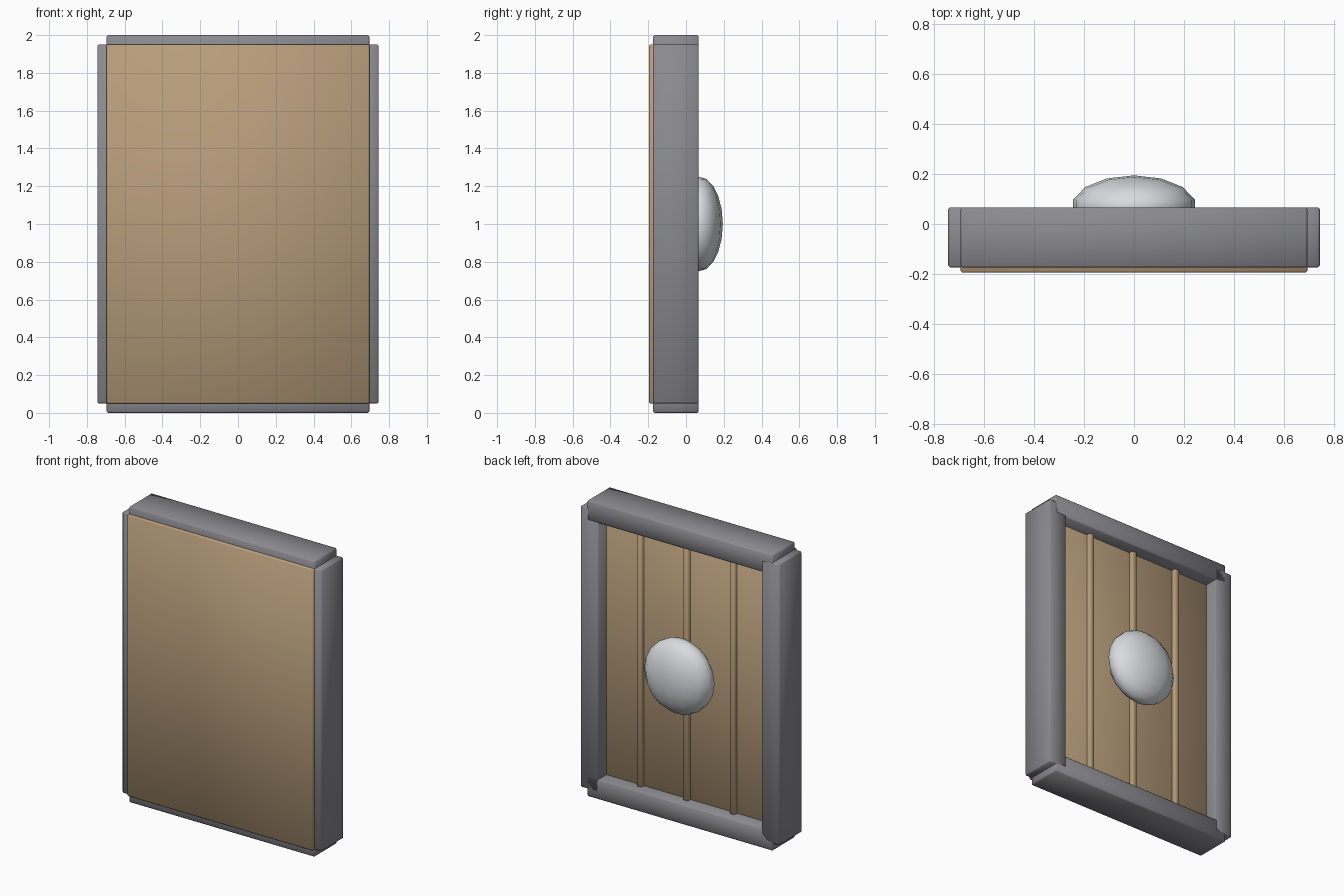
import bpy

if "Cube" in bpy.data.objects:
    bpy.data.objects.remove(bpy.data.objects["Cube"])


def material(name, rgb):
    m = bpy.data.materials.new(name)
    m.diffuse_color = (*rgb, 1)
    m.use_nodes = True
    m.node_tree.nodes["Principled BSDF"].inputs["Base Color"].default_value = m.diffuse_color
    return m


wood = material("wood", (0.48, 0.34, 0.20))
iron = material("iron", (0.26, 0.26, 0.28))
steel = material("steel", (0.70, 0.71, 0.74))


def finish(obj, name, mat):
    obj.name = name
    obj.data.materials.append(mat)
    bpy.ops.object.shade_smooth()


def box(name, lo, hi, mat, bevel):
    """Softly chamfered, smooth-shaded box between two corners."""
    bpy.ops.mesh.primitive_cube_add(size=1, location=[(a + b) / 2 for a, b in zip(lo, hi)])
    obj = bpy.context.object
    obj.scale = [b - a for a, b in zip(lo, hi)]
    bpy.ops.object.transform_apply(location=False, rotation=False, scale=True)
    finish(obj, name, mat)
    mod = obj.modifiers.new("chamfer", "BEVEL")
    mod.width = bevel
    mod.segments = 1


# wooden board, standing slightly proud of the frame at the front
box("board", (-0.695, -0.195, 0.05), (0.695, -0.022, 1.95), wood, 0.006)

# raised ribs on the back of the board
for i in (-1, 0, 1):
    x = i * 0.3475
    box("rib", (x - 0.019, -0.06, 0.08), (x + 0.019, 0.007, 1.92), wood, 0.005)

# four frame beams whose ends overlap in stepped corners
Y0, Y1, W = -0.175, 0.067, 0.135
for side, x in (("left", -0.745), ("right", 0.745 - W)):
    box(side + "_beam", (x, Y0, 0.05), (x + W, Y1, 1.95), iron, 0.008)
for side, z in (("bottom", 0), ("top", 2 - W)):
    box(side + "_beam", (-0.695, Y0, z), (0.695, Y1, z + W), iron, 0.008)

# flattened boss in the middle of the back
bpy.ops.mesh.primitive_uv_sphere_add(segments=14, ring_count=10, radius=0.25, location=(0, 0.07, 1))
boss = bpy.context.object
boss.rotation_euler.z = 0
boss.scale.y = 0.5
bpy.ops.object.transform_apply(location=False, rotation=True, scale=True)
finish(boss, "boss", steel)
# 14 segments: turn so a vertex column faces the back
